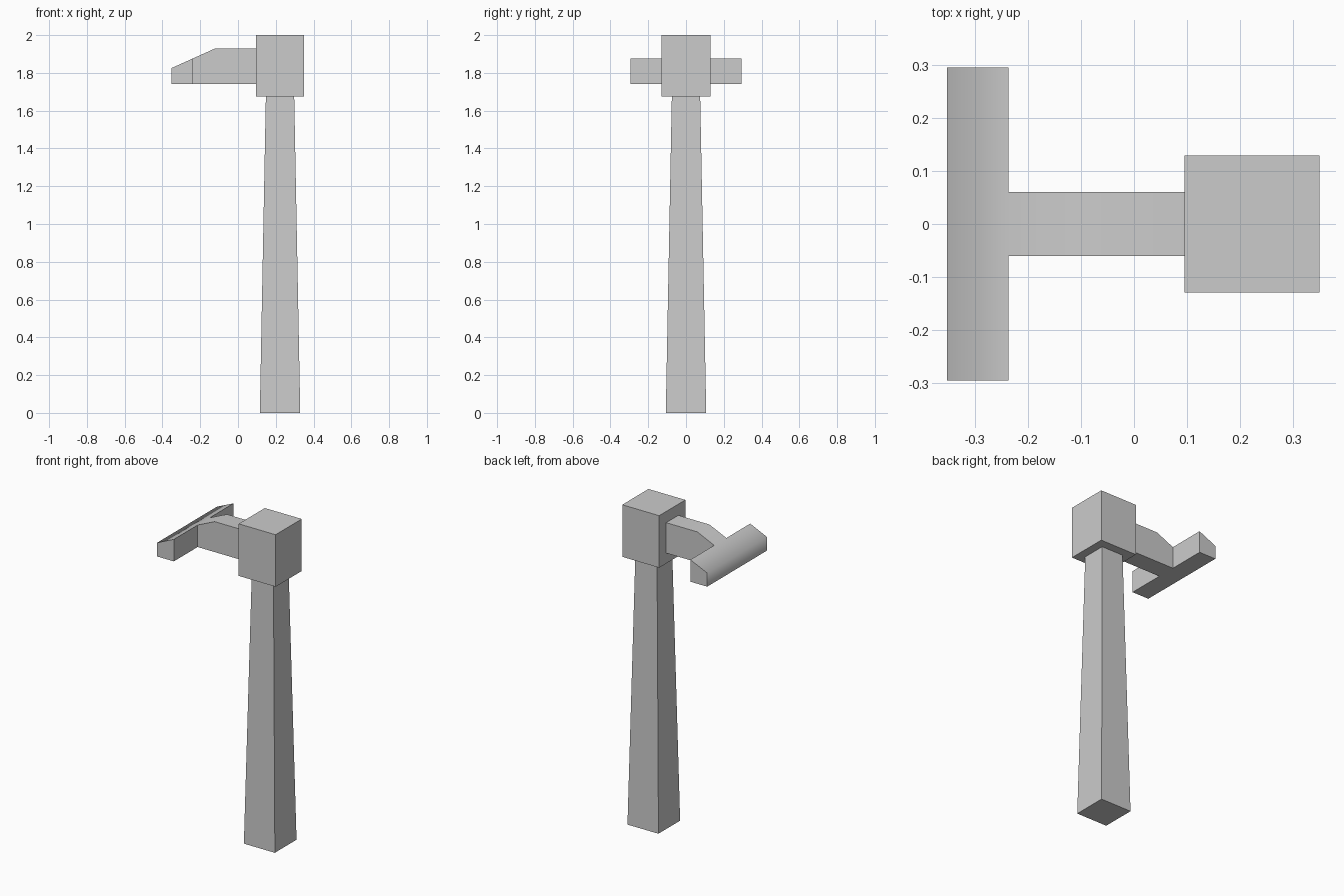
import bpy, bmesh, math

if "Cube" in bpy.data.objects:
    bpy.data.objects.remove(bpy.data.objects["Cube"])


def finish(bm, name):
    bmesh.ops.recalc_face_normals(bm, faces=bm.faces)
    mesh = bpy.data.meshes.new(name)
    bm.to_mesh(mesh)
    bm.free()
    obj = bpy.data.objects.new(name, mesh)
    bpy.context.collection.objects.link(obj)
    return obj


def square_post(name, cx, z0, z1, half0, half1):
    """Square column centred on (cx, 0), tapering from half0 to half1."""
    bm = bmesh.new()
    bmesh.ops.create_cube(bm, size=2)
    for v in bm.verts:
        half, z = (half1, z1) if v.co.z > 0 else (half0, z0)
        v.co = (cx + v.co.x * half, v.co.y * half, z)
    return finish(bm, name)


# Tapered handle and the block on top of it
square_post("handle", 0.2225, 0, 1.675, 0.107, 0.075)
square_post("head_block", 0.2225, 1.675, 2.0, 0.129, 0.129)
block = bpy.data.objects["head_block"]
for v in block.data.vertices:
    v.co.x = 0.2225 + math.copysign(0.1275, v.co.x - 0.2225)

# T-shaped peen: plan outline, split where the top changes slope
LEFT, BAR, BEND, RIGHT = -0.353, -0.237, -0.12, 0.095
half_plan = [(LEFT, 0.295), (BAR, 0.295), (BAR, 0.06), (RIGHT, 0.06)]
outline = half_plan + [(x, -y) for x, y in reversed(half_plan)]
bm = bmesh.new()
bm.faces.new([bm.verts.new((x, y, 1.74)) for x, y in outline])
for x in (BAR, BEND):
    bmesh.ops.bisect_plane(bm, geom=bm.verts[:] + bm.edges[:] + bm.faces[:],
                           plane_co=(x, 0, 0), plane_no=(1, 0, 0), dist=1e-5)
top = bmesh.ops.extrude_face_region(bm, geom=bm.faces[:], use_keep_orig=True)["geom"]
for v in (g for g in top if isinstance(g, bmesh.types.BMVert)):
    t = min(1, (v.co.x - LEFT) / (BEND - LEFT))
    v.co.z = 1.825 + 0.105 * t
peen = finish(bm, "peen")

# The sloped top rolls softly into the striking edge
bpy.context.view_layer.objects.active = peen
peen.select_set(True)
bpy.ops.object.shade_smooth_by_angle(angle=math.radians(75))
